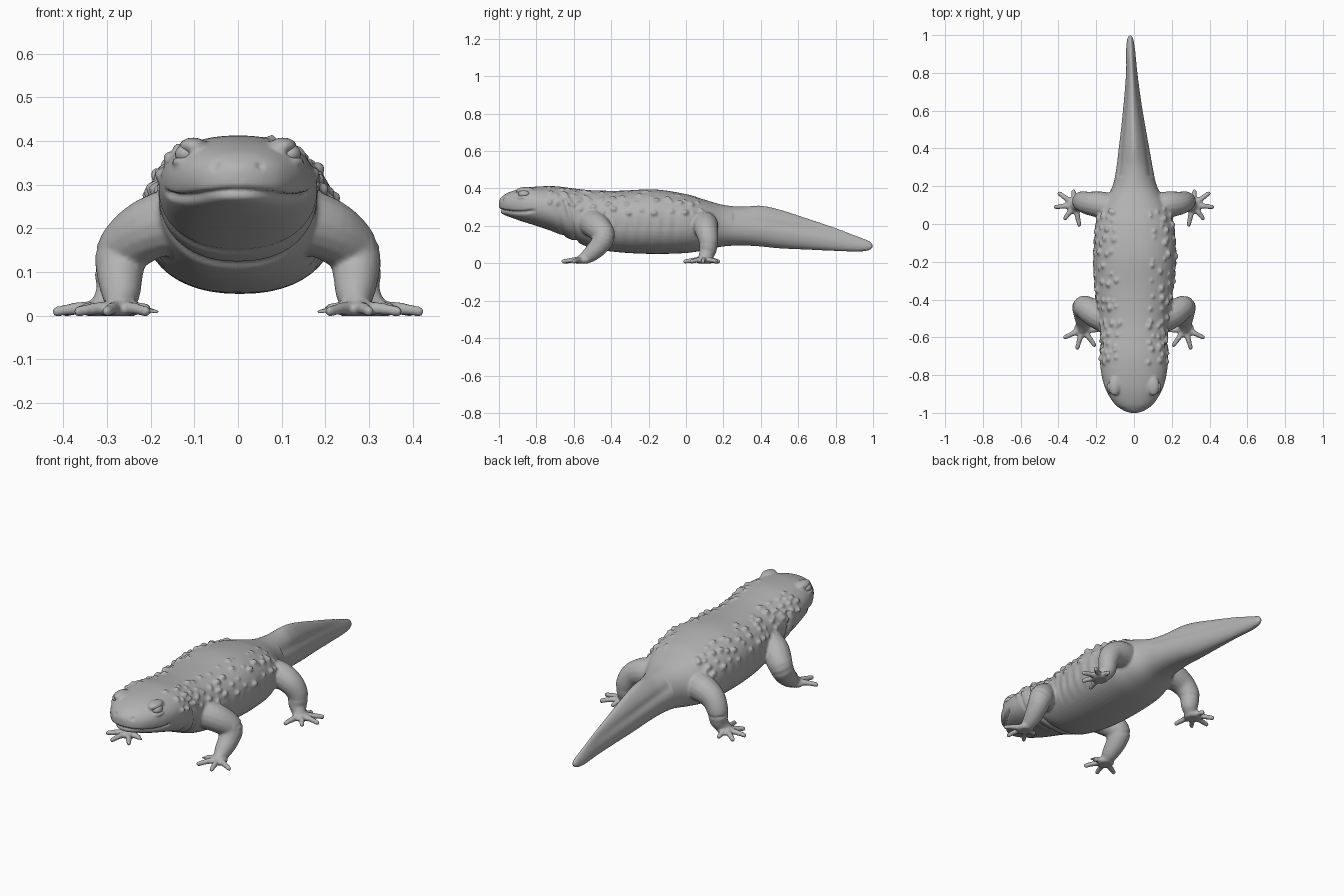
import bpy, bmesh, math, random
from mathutils import Vector, Matrix

random.seed(4)
if "Cube" in bpy.data.objects:
    bpy.data.objects.remove(bpy.data.objects["Cube"])

skin_mat = bpy.data.materials.new("plain grey")
skin_mat.use_nodes = True
GREY = (0.45, 0.45, 0.45, 1)
skin_mat.diffuse_color = GREY
skin_mat.node_tree.nodes["Principled BSDF"].inputs["Base Color"].default_value = GREY


def spline(rows, t):
    """Smooth curve through rows of numbers, t counted in rows."""
    i = max(0, min(int(t), len(rows) - 2))
    f = t - i
    before, start = rows[max(i - 1, 0)], rows[i]
    end, after = rows[i + 1], rows[min(i + 2, len(rows) - 1)]
    out = []
    for a, b, c, d in zip(before, start, end, after):
        out.append(b + f * ((c - a) + f * ((2 * a - 5 * b + 4 * c - d) + f * (3 * (b - c) + d - a))) / 2)
    return out


def skin_rings(bm, rings):
    """Join rings of points into a closed skin."""
    loops = [[bm.verts.new(p) for p in ring] for ring in rings]
    n = len(loops[0])
    for one, two in zip(loops, loops[1:]):
        for k in range(n):
            bm.faces.new((one[k], one[(k + 1) % n], two[(k + 1) % n], two[k]))
    bm.faces.new(loops[0][::-1])
    bm.faces.new(loops[-1])


def ellipsoid(bm, centre, radii, detail=12):
    place = Matrix.Translation(centre) @ Matrix.Diagonal((*radii, 1))
    bmesh.ops.create_uvsphere(bm, u_segments=detail * 2, v_segments=detail, radius=1, matrix=place)


def tube(bm, path, steps=5, sides=16):
    """Limb with round ends along rows of x, y, z, radius."""
    count = (len(path) - 1) * steps
    rows = [spline(path, k / steps) for k in range(count + 1)]
    rings = []
    for k, row in enumerate(rows):
        along = Vector(rows[min(k + 1, count)][:3]) - Vector(rows[max(k - 1, 0)][:3])
        turn = along.to_track_quat('Z', 'Y')
        ring = []
        for s in range(sides):
            a = math.tau * s / sides
            ring.append(Vector(row[:3]) + turn @ Vector((math.cos(a), math.sin(a), 0)) * row[3])
        rings.append(ring)
    skin_rings(bm, rings)
    for row in (rows[0], rows[-1]):
        ellipsoid(bm, row[:3], (row[3],) * 3)


def finish(name, bm):
    bmesh.ops.recalc_face_normals(bm, faces=bm.faces)
    mesh = bpy.data.meshes.new(name)
    bm.to_mesh(mesh)
    bm.free()
    mesh.materials.append(skin_mat)
    obj = bpy.data.objects.new(name, mesh)
    bpy.context.collection.objects.link(obj)
    for face in mesh.polygons:
        face.use_smooth = True
    return obj


# Body outline from snout to tail tip: y, top, bottom, half width, x shift
BODY = [
    (-1, .335, .285, .02, 0), (-.985, .355, .265, .06, 0), (-.95, .378, .25, .105, 0),
    (-.88, .4, .225, .148, 0), (-.8, .41, .2, .172, 0), (-.7, .412, .165, .182, 0),
    (-.6, .4, .12, .18, 0), (-.5, .39, .08, .186, 0), (-.35, .388, .058, .21, 0),
    (-.17, .395, .05, .222, .004), (0, .37, .055, .208, .004), (.1, .34, .07, .17, .004),
    (.2, .312, .09, .118, .004), (.3, .303, .095, .096, .003), (.4, .308, .09, .081, 0),
    (.5, .288, .08, .066, -.003), (.65, .24, .073, .046, -.008), (.8, .19, .066, .03, -.012),
    (.92, .145, .062, .024, -.018), (.98, .12, .07, .016, -.02), (1, .102, .088, .005, -.02),
]


def body_point(t, a):
    y, top, bottom, width, shift = spline(BODY, t)
    tail = min(max((y - .1) / .3, 0), 1)
    middle = bottom + (top - bottom) * (.5 - .1 * tail)
    c, s = math.cos(a), math.sin(a)
    power = 2 / (2.25 - (.7 * tail if s > 0 else 0))
    x = math.copysign(abs(c) ** power, c) * width
    height = top - middle if s > 0 else middle - bottom
    z = math.copysign(abs(s) ** power, s) * height
    return Vector((x + shift, y, middle + z))


bm = bmesh.new()
rings = []
for k in range((len(BODY) - 1) * 6 + 1):
    rings.append([body_point(k / 6, math.tau * s / 48) for s in range(48)])
skin_rings(bm, rings)

# Legs: path of each left limb, its foot centre and its toe tips
FRONT = [(.1, -.52, .23, .08), (.2, -.48, .2, .072), (.262, -.44, .15, .062),
         (.27, -.46, .1, .054), (.268, -.51, .05, .044), (.272, -.55, .025, .03)]
HIND = [(.08, .07, .2, .08), (.17, .1, .205, .072), (.24, .11, .175, .062),
        (.275, .12, .12, .053), (.28, .115, .065, .046), (.3, .1, .03, .034)]
LEGS = [
    (FRONT, (.272, -.555), [(.365, -.6), (.3, -.655), (.21, -.64), (.185, -.565)]),
    (HIND, (.312, .1), [(.32, .172), (.395, .162), (.415, .09), (.365, .03), (.29, -.003)]),
]
for side in (1, -1):
    for path, foot, toes in LEGS:
        tube(bm, [(side * x, y, z, r) for x, y, z, r in path])
        fx, fy = foot
        ellipsoid(bm, (side * fx, fy, .014), (.045, .045, .022))
        for tx, ty in toes:
            mx, my = (fx + tx) / 2, (fy + ty) / 2
            tube(bm, [(side * fx, fy, .018, .018), (side * mx, my, .017, .015),
                      (side * tx, ty, .01, .012)], 4, 10)

    # Brow, lower eyelid and nostril swellings
    ellipsoid(bm, (side * .103, -.858, .388), (.032, .052, .02))
    ellipsoid(bm, (side * .122, -.86, .352), (.03, .045, .014))
    ellipsoid(bm, (side * .045, -.965, .342), (.016, .016, .014))

    # Warts in loose rows along the back and upper flanks
    for row, angle in enumerate((18, 34, 48, 62)):
        for k in range(15):
            t = 4.8 + k * .42 + random.uniform(-.15, .15)
            a = math.radians(angle + random.uniform(-6, 6))
            spot = body_point(t, a if side > 0 else math.pi - a)
            size = random.uniform(.009, .017) * (.8 if row == 3 else 1)
            ellipsoid(bm, spot, (size, size * 1.2, size), 6)

# Fuse the parts into one soft skin
body = finish("body_with_legs_and_tail", bm)
fuse = body.modifiers.new("fuse", 'REMESH')
fuse.mode = 'VOXEL'
fuse.voxel_size = .007
fuse.use_smooth_shade = True
soften = body.modifiers.new("soften", 'SMOOTH')
soften.iterations = 3
bpy.context.view_layer.objects.active = body
for name in ("fuse", "soften"):
    bpy.ops.object.modifier_apply(modifier=name)


def groove(distance, width, depth):
    return depth * math.exp(-(distance / width) ** 2)


# Press in the mouth, nostrils, neck folds and flank folds; flatten the soles
mesh = body.data
normals = [v.normal.copy() for v in mesh.vertices]
for v, normal in zip(mesh.vertices, normals):
    x, y, z = v.co
    press = 0
    if y < -.8:
        mouth = .27 + .015 * (abs(y + .9) / .1) ** 2
        press += groove(z - mouth, .008, .013) * min(1, (-.8 - y) / .03)
        nostril = (Vector((abs(x), y, z)) - Vector((.05, -.978, .342))).length
        press += groove(nostril, .008, .008)
    if abs(x) < .2 and z < .34:
        press += groove(y + .61 + .25 * (z - .2), .012, .01)
        press += groove(y + .67 + .25 * (z - .2), .01, .005)
    if -.38 < y < -.02 and abs(x) < .24:
        press += .0025 * (1 + math.cos(y * math.tau / .06)) * max(0, 1 - abs(z - .2) / .1)
    if y > .25:
        press += groove(z - (.25 - .17 * (y - .25)), .022, .006) * min(1, (1 - y) * 2)
    v.co -= normal * press
    v.co.z = max(v.co.z, 0)
for face in mesh.polygons:
    face.use_smooth = True
    face.material_index = 0

# Eyes
for side, name in ((1, "left_eye"), (-1, "right_eye")):
    bm = bmesh.new()
    ellipsoid(bm, (side * .118, -.865, .37), (.026, .032, .023))
    finish(name, bm)
